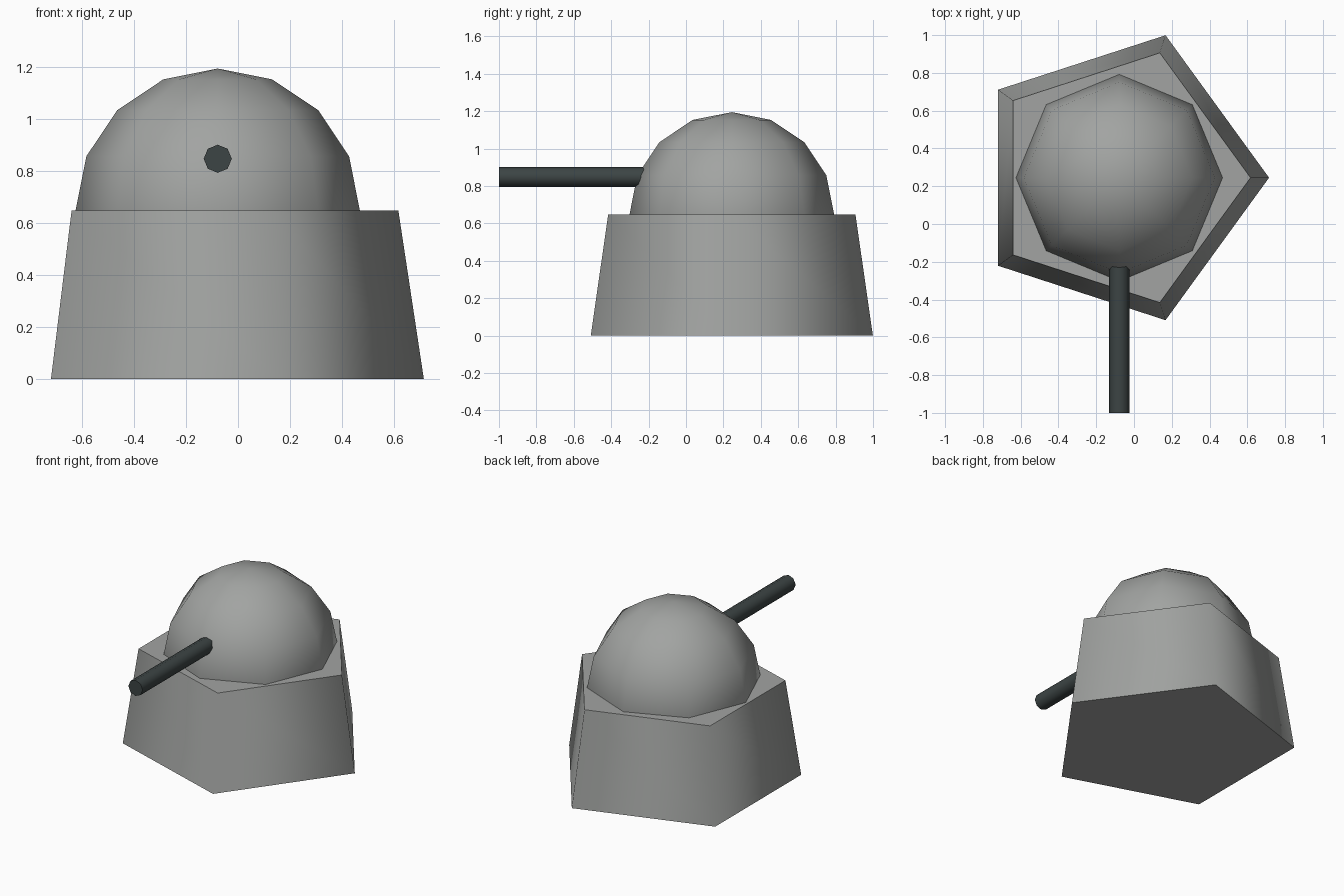
import bpy
from math import radians

cube = bpy.data.objects.get("Cube")
if cube:
    bpy.data.objects.remove(cube, do_unlink=True)


def material(name, colour):
    mat = bpy.data.materials.new(name)
    mat.use_nodes = True
    mat.diffuse_color = colour
    mat.node_tree.nodes["Principled BSDF"].inputs["Base Color"].default_value = colour
    return mat


def finish(name, mat, flat_axis=None):
    """Name and colour the part; smooth it, keeping its end caps flat and crisp."""
    obj = bpy.context.object
    obj.name = name
    obj.data.materials.append(mat)
    for face in obj.data.polygons:
        face.use_smooth = flat_axis is None or abs(face.normal[flat_axis]) < 0.9
    if flat_axis is not None:
        for edge in obj.data.edges:
            a, b = (obj.data.vertices[i].co[flat_axis] for i in edge.vertices)
            edge.use_edge_sharp = abs(a - b) < 0.001
    return obj


grey = material("mid grey", (0.36, 0.37, 0.36, 1))
dark = material("dark gunmetal", (0.045, 0.058, 0.058, 1))

# Shared axis of the turret and its base
CX, CY = -0.078, 0.245
BASE_H = 0.648

# Five-sided tapered base, one corner towards +x
bpy.ops.mesh.primitive_cone_add(vertices=5, radius1=0.793, radius2=0.695,
                                depth=BASE_H, location=(0, 0, 0))
base = finish("base", grey, flat_axis=2)
base.rotation_euler.z = radians(-90)
base.location = (CX, CY, BASE_H / 2)

# Faceted dome, its lower half sunk in the base
bpy.ops.mesh.primitive_uv_sphere_add(segments=8, ring_count=8, radius=0.547,
                                     location=(CX, CY, BASE_H))
finish("dome", grey)

# Barrel running forward out of the dome
FRONT, BACK = -1.0, -0.1
bpy.ops.mesh.primitive_cylinder_add(vertices=8, radius=0.054, depth=BACK - FRONT,
                                    location=(CX, (FRONT + BACK) / 2, 0.848),
                                    rotation=(radians(90), 0, 0))
finish("barrel", dark, flat_axis=2)
